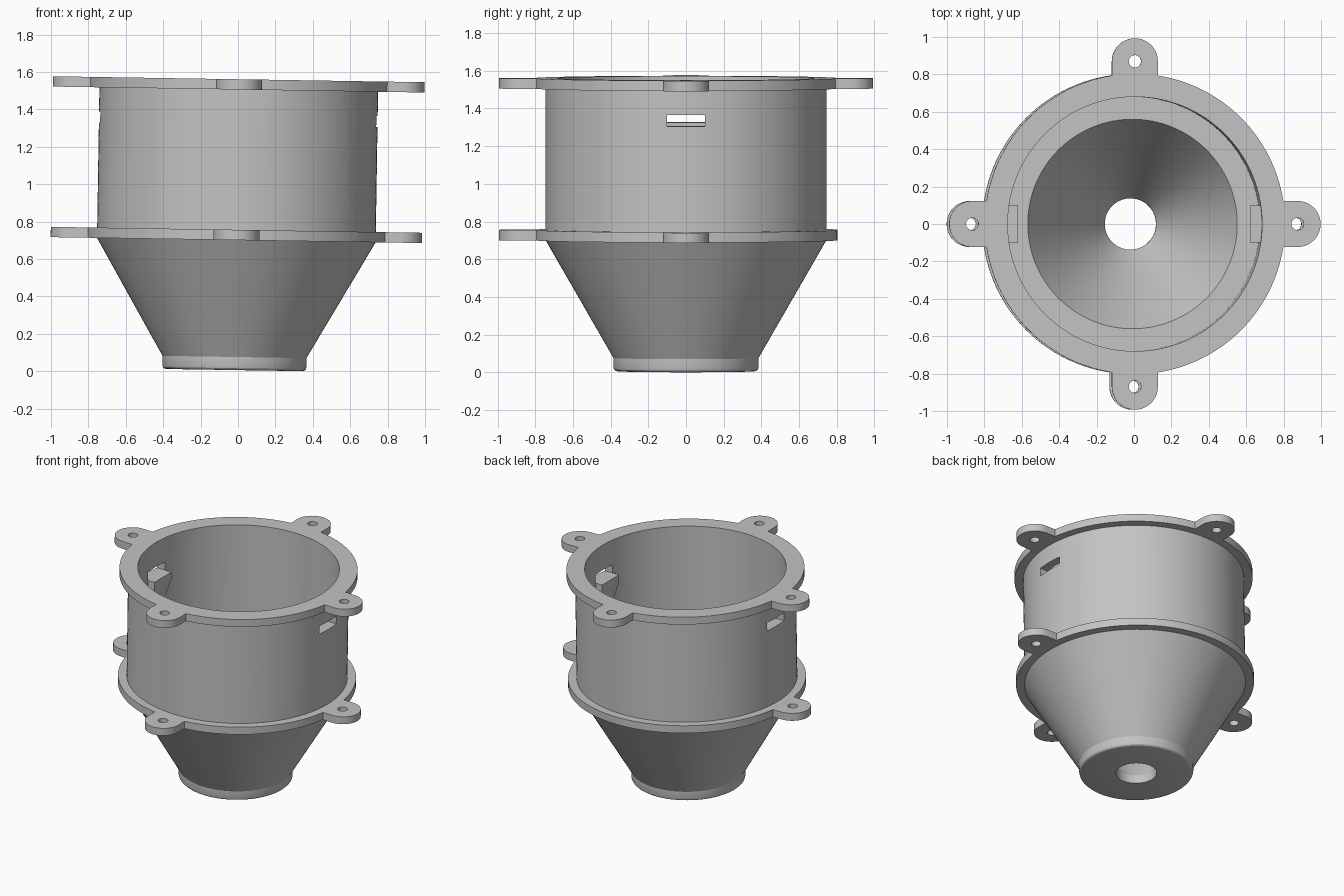
import bpy, bmesh
from math import pi, sin, cos, asin, radians
from mathutils import Matrix, Vector

if "Cube" in bpy.data.objects:
    bpy.data.objects.remove(bpy.data.objects["Cube"])

grey = bpy.data.materials.new("plain grey")
grey.use_nodes = True
colour = (0.55, 0.55, 0.55, 1)
grey.diffuse_color = colour
grey.node_tree.nodes["Principled BSDF"].inputs["Base Color"].default_value = colour

# The whole assembly leans very slightly to one side
LEAN = Matrix.Translation((-0.02, 0, 0.006)) @ Matrix.Rotation(0.016, 4, 'Y')
SEGMENTS = 128
DRUM_R, BORE_R, FLANGE_R = 0.745, 0.68, 0.803
TAB_R, TAB_CENTRE, BOLT_R = 0.123, 0.87, 0.033
THICK = 0.055
FLOOR, DRUM_TOP = 0.75, 1.5


def add_object(name, mesh):
    obj = bpy.data.objects.new(name, mesh)
    bpy.context.collection.objects.link(obj)
    return obj


def bm_object(name, bm):
    bmesh.ops.remove_doubles(bm, verts=bm.verts, dist=1e-5)
    bmesh.ops.recalc_face_normals(bm, faces=bm.faces)
    mesh = bpy.data.meshes.new(name)
    bm.to_mesh(mesh)
    bm.free()
    return add_object(name, mesh)


def select_only(obj):
    bpy.ops.object.select_all(action='DESELECT')
    obj.select_set(True)
    bpy.context.view_layer.objects.active = obj


def finish(obj):
    obj.data.materials.clear()
    obj.data.materials.append(grey)
    obj.data.transform(LEAN)
    select_only(obj)
    bpy.ops.object.shade_smooth_by_angle(angle=radians(25))


def lathe(name, profile):
    bm = bmesh.new()
    verts = [bm.verts.new((r, 0, z)) for r, z in profile]
    edges = [bm.edges.new((v, verts[i - 1])) for i, v in enumerate(verts)]
    bmesh.ops.spin(bm, geom=verts + edges, cent=(0, 0, 0), axis=(0, 0, 1),
                   angle=2 * pi, steps=SEGMENTS, use_merge=True)
    return bm_object(name, bm)


def arc(cx, cy, r, start, end, steps):
    return [(cx + r * cos(start + (end - start) * i / steps),
             cy + r * sin(start + (end - start) * i / steps)) for i in range(steps + 1)]


def circle(cx, cy, r, steps):
    return arc(cx, cy, r, 0, 2 * pi, steps)[:-1]


def flange(name, inner_r, bottom, tab_quarters):
    """Flat ring with rounded bolt tabs at the given quarter turns."""
    half = asin(TAB_R / FLANGE_R)
    outline, loops = [], [circle(0, 0, inner_r, SEGMENTS)]
    for q in range(4):
        a = q * pi / 2
        cx, cy = TAB_CENTRE * cos(a), TAB_CENTRE * sin(a)
        if q in tab_quarters:
            outline += arc(0, 0, FLANGE_R, a - half, a - half, 1)[:1]
            outline += arc(cx, cy, TAB_R, a - pi / 2, a + pi / 2, 24)
            loops.append(circle(cx, cy, BOLT_R, 24))
        else:
            outline += arc(0, 0, FLANGE_R, a - half, a + half, 8)[:-1]
        outline += arc(0, 0, FLANGE_R, a + half, a + pi / 2 - half, 28)[:-1]
    curve = bpy.data.curves.new(name, 'CURVE')
    curve.dimensions = '2D'
    curve.fill_mode = 'BOTH'
    curve.extrude = THICK / 2
    for pts in [outline] + loops:
        spline = curve.splines.new('POLY')
        spline.points.add(len(pts) - 1)
        for p, (x, y) in zip(spline.points, pts):
            p.co = (x, y, 0, 1)
        spline.use_cyclic_u = True
    temp = add_object(name + "_outline", curve)
    bpy.context.view_layer.update()
    evaluated = temp.evaluated_get(bpy.context.evaluated_depsgraph_get())
    mesh = bpy.data.meshes.new_from_object(evaluated)
    bm = bmesh.new()
    bm.from_mesh(mesh)
    bmesh.ops.translate(bm, verts=bm.verts, vec=(0, 0, bottom + THICK / 2))
    bpy.data.objects.remove(temp)
    return bm_object(name, bm)


# Funnel with rounded foot, inner cone and outlet hole
funnel = lathe("funnel", [
    (0.137, 0), (0.365, 0), (0.375, 0.003), (0.382, 0.01), (0.385, 0.02),
    (0.385, 0.07), (DRUM_R, FLOOR - THICK), (DRUM_R, FLOOR),
    (0.56, FLOOR), (0.137, 0.06)])

# Drum with a slot through each side
drum = lathe("drum", [(DRUM_R, FLOOR), (DRUM_R, DRUM_TOP),
                      (BORE_R, DRUM_TOP), (BORE_R, FLOOR)])
SLOT_LOW, SLOT_HIGH, SLOT_HALF = 1.311, 1.371, 0.1
bm = bmesh.new()
bmesh.ops.create_cube(bm, size=1)
bmesh.ops.scale(bm, verts=bm.verts, vec=(2, 2 * SLOT_HALF, SLOT_HIGH - SLOT_LOW))
bmesh.ops.translate(bm, verts=bm.verts, vec=(0, 0, (SLOT_LOW + SLOT_HIGH) / 2))
cutter = bm_object("slot_cutter", bm)
cutter.hide_render = True
cut = drum.modifiers.new("slots", 'BOOLEAN')
cut.operation = 'DIFFERENCE'
cut.solver = 'EXACT'
cut.object = cutter
select_only(drum)
bpy.ops.object.modifier_apply(modifier=cut.name)
bpy.data.objects.remove(cutter)

# Flanges: four tabs on top, three below (none at the back)
parts = [funnel, drum,
         flange("top_flange", BORE_R, DRUM_TOP, (0, 1, 2, 3)),
         flange("lower_flange", DRUM_R, FLOOR - THICK, (0, 2, 3))]

# Wedge catches inside the drum, just below the slots
for side, name in ((1, "left_catch"), (-1, "right_catch")):
    bm = bmesh.new()
    outline = [(0.7, SLOT_LOW), (0.62, SLOT_LOW), (0.62, 1.26), (0.675, 1.1), (0.7, 1.1)]
    face = bm.faces.new([bm.verts.new((side * x, -SLOT_HALF, z)) for x, z in outline])
    grown = bmesh.ops.extrude_face_region(bm, geom=[face], use_keep_orig=True)
    moved = [v for v in grown["geom"] if isinstance(v, bmesh.types.BMVert)]
    bmesh.ops.translate(bm, verts=moved, vec=Vector((0, 2 * SLOT_HALF, 0)))
    parts.append(bm_object(name, bm))

for part in parts:
    finish(part)
